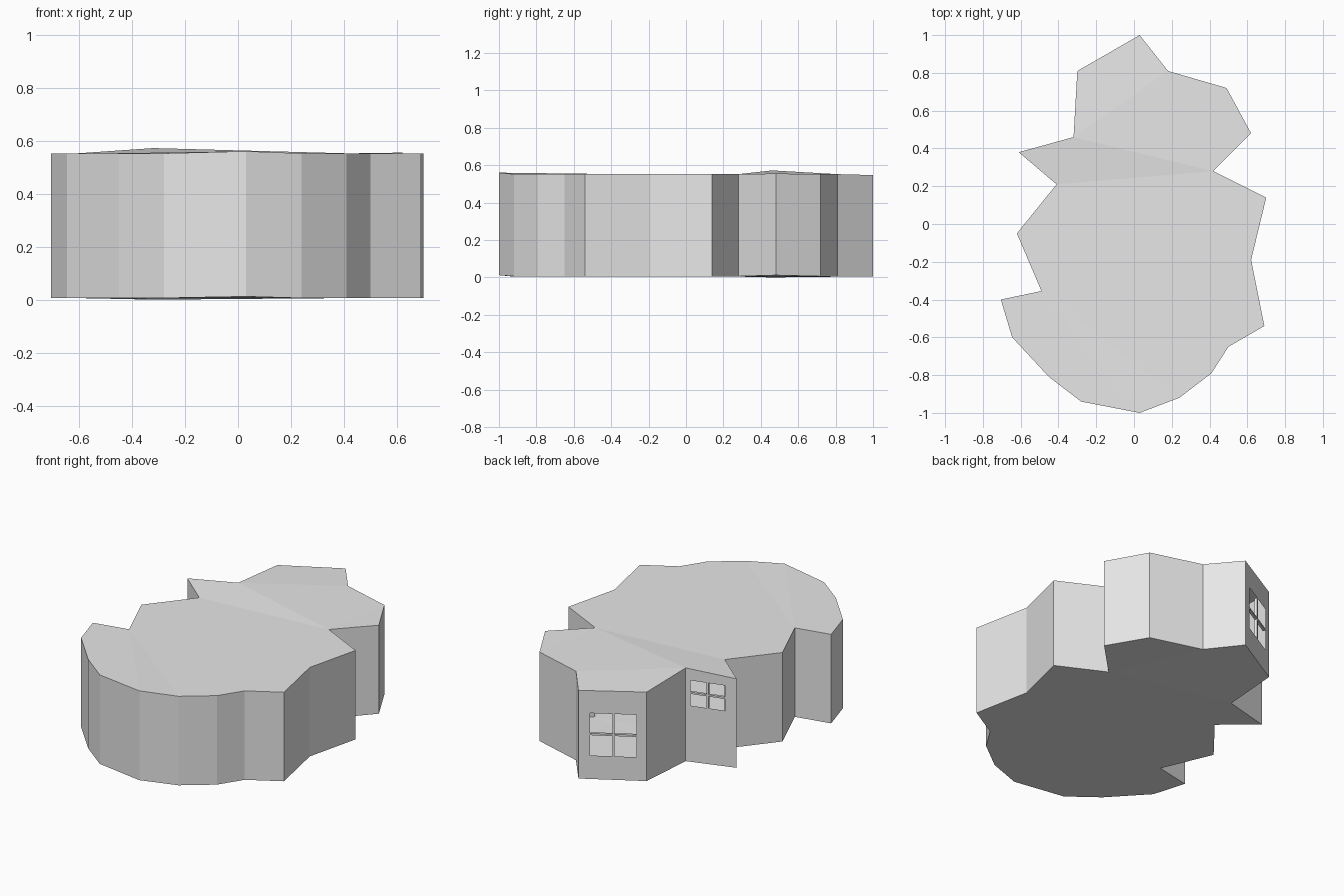
import bpy
import bmesh
from mathutils import Vector, Matrix

cube = bpy.data.objects.get("Cube")
if cube:
    bpy.data.objects.remove(cube, do_unlink=True)

grey = bpy.data.materials.new("plain grey")
grey.use_nodes = True
grey.diffuse_color = (0.8, 0.8, 0.8, 1)
grey.node_tree.nodes["Principled BSDF"].inputs["Base Color"].default_value = (0.8, 0.8, 0.8, 1)

# Floor plan, counter-clockwise from the front tip
PLAN = [(0.03, -1), (0.24, -0.92), (0.41, -0.79), (0.50, -0.65), (0.69, -0.54),
        (0.62, -0.19), (0.70, 0.14), (0.42, 0.28), (0.62, 0.48), (0.49, 0.72),
        (0.18, 0.81), (0.03, 1), (-0.30, 0.81), (-0.32, 0.46), (-0.61, 0.38),
        (-0.41, 0.21), (-0.62, -0.05), (-0.49, -0.355), (-0.705, -0.40),
        (-0.645, -0.60), (-0.45, -0.81), (-0.28, -0.94)]
COUNT = len(PLAN)
# Slightly uneven corner heights
TOP_Z = {0: 0.56, 8: 0.555, 11: 0.547, 13: 0.572}
BASE_Z = {0: 0.012, 8: 0.012, 13: 0.0}
top = [Vector((x, y, TOP_Z.get(i, 0.552))) for i, (x, y) in enumerate(PLAN)]
base = [Vector((x, y, BASE_Z.get(i, 0.006))) for i, (x, y) in enumerate(PLAN)]

# Windows by wall index: span along the wall, then lower and upper height
WINDOWS = {11: (0.17, 0.855, 0.15, 0.41), 13: (0.09, 0.77, 0.345, 0.50)}


def finish(name, bm):
    mesh = bpy.data.meshes.new(name)
    bm.to_mesh(mesh)
    bm.free()
    mesh.materials.append(grey)
    obj = bpy.data.objects.new(name, mesh)
    bpy.context.collection.objects.link(obj)
    return obj


def add_face(bm, points):
    return bm.faces.new([bm.verts.new(p) for p in points])


def panel(name, points, parts, flip=False):
    """Sheet made of flat pieces meeting at creases."""
    bm = bmesh.new()
    verts = [bm.verts.new(p) for p in points]
    for part in parts:
        bm.faces.new([verts[i] for i in (reversed(part) if flip else part)])
    bmesh.ops.triangulate(bm, faces=[f for f in bm.faces if len(f.verts) > 4])
    return finish(name, bm)


def window_wall(bm, i, span):
    """Wall with one rectangular opening."""
    j = (i + 1) % COUNT
    u0, u1, z0, z1 = span

    def at(u, z=None, edge=base):
        p = edge[i].lerp(edge[j], u)
        return p if z is None else Vector((p.x, p.y, z))

    a, b, c, d = at(u0, z0), at(u1, z0), at(u1, z1), at(u0, z1)
    outer = [base[i], base[j], top[j], top[i]]
    inner = [a, b, c, d]
    for k in range(4):
        n = (k + 1) % 4
        add_face(bm, [outer[k], outer[n], inner[n], inner[k]])
    return inner


def window_bars(name, corners):
    """Crossed glazing bars filling an opening."""
    a, b, c, d = corners
    along = (b - a).normalized()
    up = Vector((0, 0, 1))
    out = along.cross(up)
    frame = Matrix((along, out, up)).transposed().to_4x4()
    centre = (a + c) / 2
    bm = bmesh.new()
    for size in (((b - a).length, 0.016, 0.011), (0.012, 0.016, (d - a).length)):
        matrix = Matrix.Translation(centre - out * 0.008) @ frame @ Matrix.Diagonal((*size, 1))
        bmesh.ops.create_cube(bm, size=1, matrix=matrix)
    bmesh.ops.recalc_face_normals(bm, faces=bm.faces)
    return finish(name, bm)


# Roof and floor, creased where the wings join the main room
sections = [list(range(15, COUNT)) + list(range(0, 8)),
            [7, 13, 14, 15],
            [7, 8, 9, 10, 13],
            [10, 11, 12, 13]]
panel("roof", top, sections)
panel("floor", base, sections, flip=True)

# Outer walls
walls = bmesh.new()
openings = {}
for i in range(COUNT):
    j = (i + 1) % COUNT
    if i in WINDOWS:
        openings[i] = window_wall(walls, i, WINDOWS[i])
    else:
        add_face(walls, [base[i], base[j], top[j], top[i]])
bmesh.ops.remove_doubles(walls, verts=walls.verts, dist=0.0001)
finish("outer_walls", walls)

# Glazing bars
for name, i in (("large_window_bars", 11), ("small_window_bars", 13)):
    window_bars(name, openings[i])
